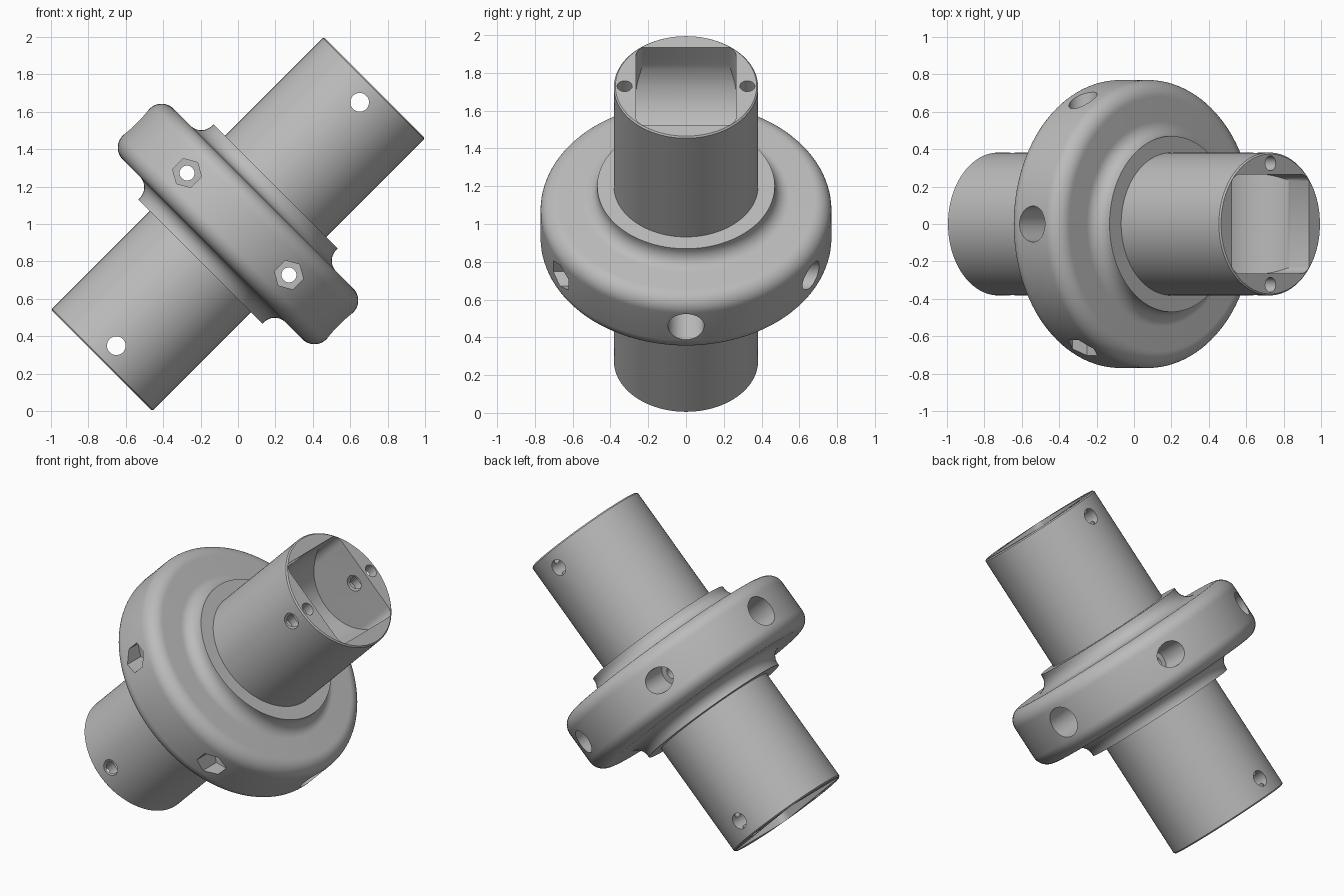
import bpy, bmesh, math
from mathutils import Matrix, Vector

if "Cube" in bpy.data.objects:
    bpy.data.objects.remove(bpy.data.objects["Cube"])

SEG = 112
steel = bpy.data.materials.new("plain_grey")
steel.diffuse_color = (0.5, 0.5, 0.5, 1)
steel.use_nodes = True
steel.node_tree.nodes["Principled BSDF"].inputs["Base Color"].default_value = steel.diffuse_color


def arc(cx, cy, r, a0, a1, n=10):
    """Points on an arc, angles in degrees."""
    return [(cx + r * math.cos(math.radians(a0 + (a1 - a0) * i / n)),
             cy + r * math.sin(math.radians(a0 + (a1 - a0) * i / n))) for i in range(n + 1)]


def make_object(name, bm):
    bmesh.ops.recalc_face_normals(bm, faces=bm.faces)
    me = bpy.data.meshes.new(name)
    bm.to_mesh(me)
    bm.free()
    ob = bpy.data.objects.new(name, me)
    bpy.context.collection.objects.link(ob)
    return ob


def lathe(name, profile):
    """Revolve (radius, height) points about z and cap both ends."""
    bm = bmesh.new()
    rings = [[bm.verts.new((r * math.cos(2 * math.pi * k / SEG), r * math.sin(2 * math.pi * k / SEG), z))
              for k in range(SEG)] for r, z in profile]
    for a, b in zip(rings, rings[1:]):
        for k in range(SEG):
            j = (k + 1) % SEG
            bm.faces.new((a[k], a[j], b[j], b[k]))
    bm.faces.new(rings[0])
    bm.faces.new(rings[-1])
    return make_object(name, bm)


def prism(name, outline, lo, hi, axes):
    """Extrude an outline; axes = indices of the two outline axes and the depth axis."""
    bm = bmesh.new()
    loops = []
    for d in (lo, hi):
        loop = []
        for p, q in outline:
            co = Vector((0, 0, 0))
            co[axes[0]], co[axes[1]], co[axes[2]] = p, q, d
            loop.append(bm.verts.new(co))
        loops.append(loop)
    n = len(outline)
    for i in range(n):
        j = (i + 1) % n
        bm.faces.new((loops[0][i], loops[0][j], loops[1][j], loops[1][i]))
    bm.faces.new(loops[0])
    bm.faces.new(loops[1])
    return make_object(name, bm)


def circle(cx, cy, r, n=32, turn=0):
    return arc(cx, cy, r, turn, turn + 360, n)[:-1]


def boolean(target, cutter, operation):
    """Apply a boolean and discard the cutter."""
    mod = target.modifiers.new("cut", 'BOOLEAN')
    mod.operation, mod.object, mod.solver = operation, cutter, 'EXACT'
    dg = bpy.context.evaluated_depsgraph_get()
    me = bpy.data.meshes.new_from_object(target.evaluated_get(dg))
    target.modifiers.clear()
    target.data = me
    bpy.data.objects.remove(cutter)


# Turned body: shaft, collar, filleted flange (upper half, then mirrored)
half = [(0.77, 0.0)]
half += arc(0.68, 0.102, 0.09, 0, 90)
half += arc(0.55, 0.272, 0.08, 270, 180)
half += [(0.47, 0.285), (0.382, 0.285), (0.382, 1.024), (0.374, 1.032)]
profile = [(r, -z) for r, z in reversed(half[1:])] + half
body = lathe("coupling_body", profile)

for s in (-1, 1):
    # Round-bottomed pocket in each shaft end
    slot = arc(0, 0.92, 0.29, 180, 360, 40) + [(0.29, 1.1), (-0.29, 1.1)]
    pocket = prism("pocket_cutter", [(v, s * u) for v, u in slot], -0.3, 0.3, (0, 2, 1))
    rounded = []
    for k, (sx, sy) in enumerate(((1, 1), (-1, 1), (-1, -1), (1, -1))):
        rounded += arc(sx * 0.23, sy * 0.195, 0.07, 90 * k, 90 * k + 90, 8)
    limit = prism("pocket_limit", rounded, s * 0.5, s * 1.2, (0, 1, 2))
    boolean(pocket, limit, 'INTERSECT')
    boolean(body, pocket, 'DIFFERENCE')

    # Cross pin hole through the pocket walls
    boolean(body, prism("pin_hole", circle(0, s * 0.92, 0.05), -0.5, 0.5, (0, 2, 1)), 'DIFFERENCE')

    # Small holes in the end face
    for y in (-0.325, 0.325):
        boolean(body, prism("end_hole", circle(0, y, 0.04, 24), s * 0.82, s * 1.1, (0, 1, 2)), 'DIFFERENCE')

    # Flange bolt: through hole, hexagonal nut recess, round head recess
    v = s * 0.385
    boolean(body, prism("bolt_hole", circle(v, 0, 0.04), -0.9, 0.9, (0, 2, 1)), 'DIFFERENCE')
    boolean(body, prism("nut_recess", circle(v, 0, 0.08, 6, 30), -0.9, -0.53, (0, 2, 1)), 'DIFFERENCE')
    boolean(body, prism("head_recess", circle(v, 0, 0.076), 0.53, 0.9, (0, 2, 1)), 'DIFFERENCE')

    # Radial socket in the flange rim
    boolean(body, prism("rim_socket", circle(0, 0, 0.096, 40), s * 0.45, s * 0.9, (1, 2, 0)), 'DIFFERENCE')

# Tilt the axis 45 degrees and lift onto the ground
body.data.transform(Matrix.Translation((0, 0, 1)) @ Matrix.Rotation(math.radians(45), 4, 'Y'))
body.data.materials.clear()
body.data.materials.append(steel)
for p in body.data.polygons:
    p.material_index = 0
bpy.ops.object.select_all(action='DESELECT')
body.select_set(True)
bpy.context.view_layer.objects.active = body
bpy.ops.object.shade_smooth_by_angle(angle=math.radians(30))
